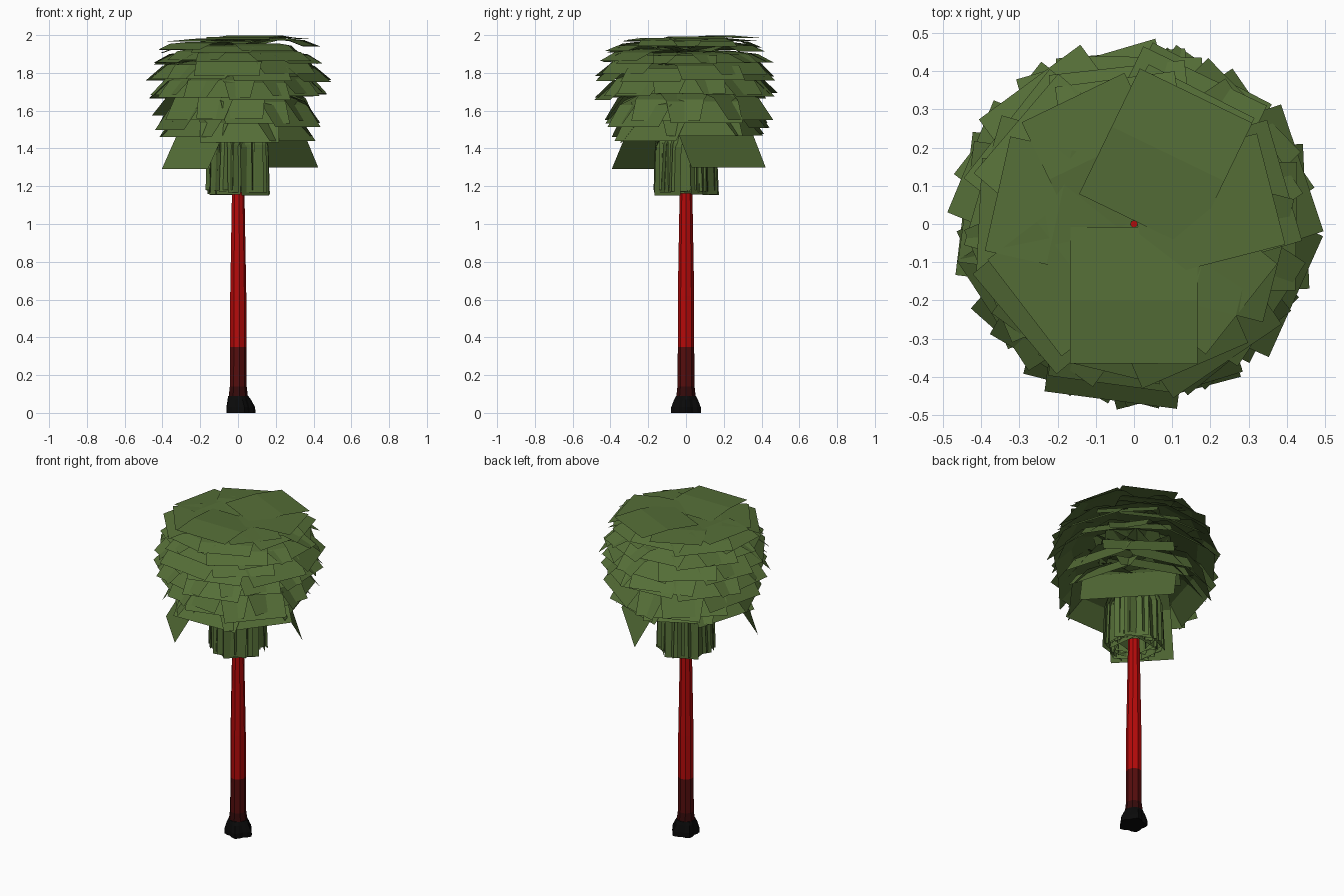
import bpy, math, random

if "Cube" in bpy.data.objects:
    bpy.data.objects.remove(bpy.data.objects["Cube"])

random.seed(11)


def material(name, rgb):
    m = bpy.data.materials.new(name)
    m.diffuse_color = (*rgb, 1)
    m.use_nodes = True
    m.node_tree.nodes["Principled BSDF"].inputs["Base Color"].default_value = m.diffuse_color
    return m


black = material("root black", (0.003, 0.003, 0.003))
maroon = material("dark maroon", (0.035, 0.003, 0.003))
dark_red = material("dark red", (0.09, 0.004, 0.004))
red = material("bright red", (0.46, 0.003, 0.003))
green = material("leaf green", (0.09, 0.155, 0.038))


def make(name, verts, faces, mats):
    me = bpy.data.meshes.new(name)
    me.from_pydata(verts, [], faces)
    for m in mats:
        me.materials.append(m)
    ob = bpy.data.objects.new(name, me)
    bpy.context.collection.objects.link(ob)
    return ob


def lathe(name, rings, n, mats, lobe=0):
    """rings: (radius, z, lobe amount, x shift)"""
    verts, faces = [], []
    for r, z, k, dx in rings:
        for i in range(n):
            a = 2 * math.pi * i / n
            rr = r * (1 + k * math.cos(lobe * a))
            verts.append((dx + rr * math.cos(a), rr * math.sin(a), z))
    for j in range(len(rings) - 1):
        for i in range(n):
            k = (i + 1) % n
            faces.append((j * n + i, j * n + k, (j + 1) * n + k, (j + 1) * n + i))
    faces.append(tuple(reversed(range(n))))
    faces.append(tuple(range((len(rings) - 1) * n, len(rings) * n)))
    return make(name, verts, faces, mats)


# Trunk, coloured by height
trunk = lathe("trunk", [(0.058, 0.05, 0, 0), (0.052, 0.09, 0, 0), (0.046, 0.14, 0, 0),
                        (0.044, 0.35, 0, 0), (0.044, 0.62, 0, 0), (0.039, 0.9, 0, 0),
                        (0.034, 1.18, 0, 0), (0.018, 1.5, 0, 0)], 9,
              [black, maroon, dark_red, red])
for p in trunk.data.polygons:
    z = p.center.z
    p.material_index = 0 if z < 0.09 else 1 if z < 0.14 else 2 if z < 0.35 else 3

# Lumpy root base
lathe("root_base", [(0.074, 0, 0.13, 0.009), (0.073, 0.03, 0.13, 0.008),
                    (0.061, 0.07, 0.08, 0.003), (0.053, 0.09, 0.02, 0)], 20, [black], 5)


def fronds(name, azimuths, profile, width, jr=0.015, jz=0.025):
    """Arched leaf cards of constant width around the trunk axis."""
    verts, faces = [], []
    for a in azimuths:
        dr, dz = random.uniform(-jr, jr), random.uniform(-jz, jz)
        w = width * random.uniform(0.93, 1.07) / 2
        base = len(verts)
        c, s = math.cos(a), math.sin(a)
        for i, (r, z) in enumerate(profile):
            r += dr * i / (len(profile) - 1)
            for t in (-w, w):
                verts.append((r * c - t * s, r * s + t * c, z + dz))
        for i in range(len(profile) - 1):
            b = base + 2 * i
            faces.append((b, b + 2, b + 3, b + 1))
    return make(name, verts, faces, [green])


def ring(n, off=0.0, jit=0.15):
    return [off + 2 * math.pi * i / n + random.uniform(-jit, jit) for i in range(n)]


# Crown layers from top to bottom
fronds("top_fronds", ring(7, -math.pi / 2, 0.03),
       [(0.008, 1.975), (0.2, 1.988), (0.365, 1.975)], 0.32, 0.008, 0.01)
fronds("upper_fronds", ring(9, 0.3),
       [(0.008, 1.92), (0.2, 1.965), (0.32, 1.955), (0.395, 1.925)], 0.32, 0.015, 0.02)
fronds("high_fronds", ring(11, 0.1),
       [(0.01, 1.86), (0.2, 1.925), (0.33, 1.91), (0.42, 1.865)], 0.34)
fronds("shoulder_fronds", ring(13, 0.2),
       [(0.01, 1.79), (0.2, 1.87), (0.36, 1.85), (0.45, 1.775)], 0.34)
fronds("middle_fronds", ring(13, 0.05),
       [(0.01, 1.71), (0.2, 1.8), (0.35, 1.76), (0.445, 1.67)], 0.36)
fronds("low_fronds", ring(12, 0.3),
       [(0.01, 1.62), (0.18, 1.7), (0.32, 1.65), (0.41, 1.535)], 0.38, 0.02, 0.04)
fronds("under_fronds", ring(7, -math.pi / 2, 0.1),
       [(0.01, 1.54), (0.14, 1.61), (0.27, 1.56), (0.355, 1.455)], 0.42)
fronds("drooping_fronds", [math.radians(43)],
       [(0.01, 1.54), (0.12, 1.6), (0.20, 1.53), (0.33, 1.30)], 0.51, 0, 0)
fronds("drooping_fronds_back", [math.radians(223)],
       [(0.01, 1.54), (0.12, 1.6), (0.24, 1.53), (0.385, 1.29)], 0.36, 0, 0)

# Dead leaves hanging close to the trunk, in two crossing rings
fronds("hanging_leaves", ring(18, 0, 0.15),
       [(0.01, 1.52), (0.09, 1.5), (0.12, 1.42), (0.125, 1.165)], 0.2, 0.025, 0.015)
fronds("inner_hanging_leaves", ring(12, 0.2, 0.15),
       [(0.01, 1.50), (0.05, 1.48), (0.07, 1.40), (0.075, 1.175)], 0.22, 0.02, 0.015)
